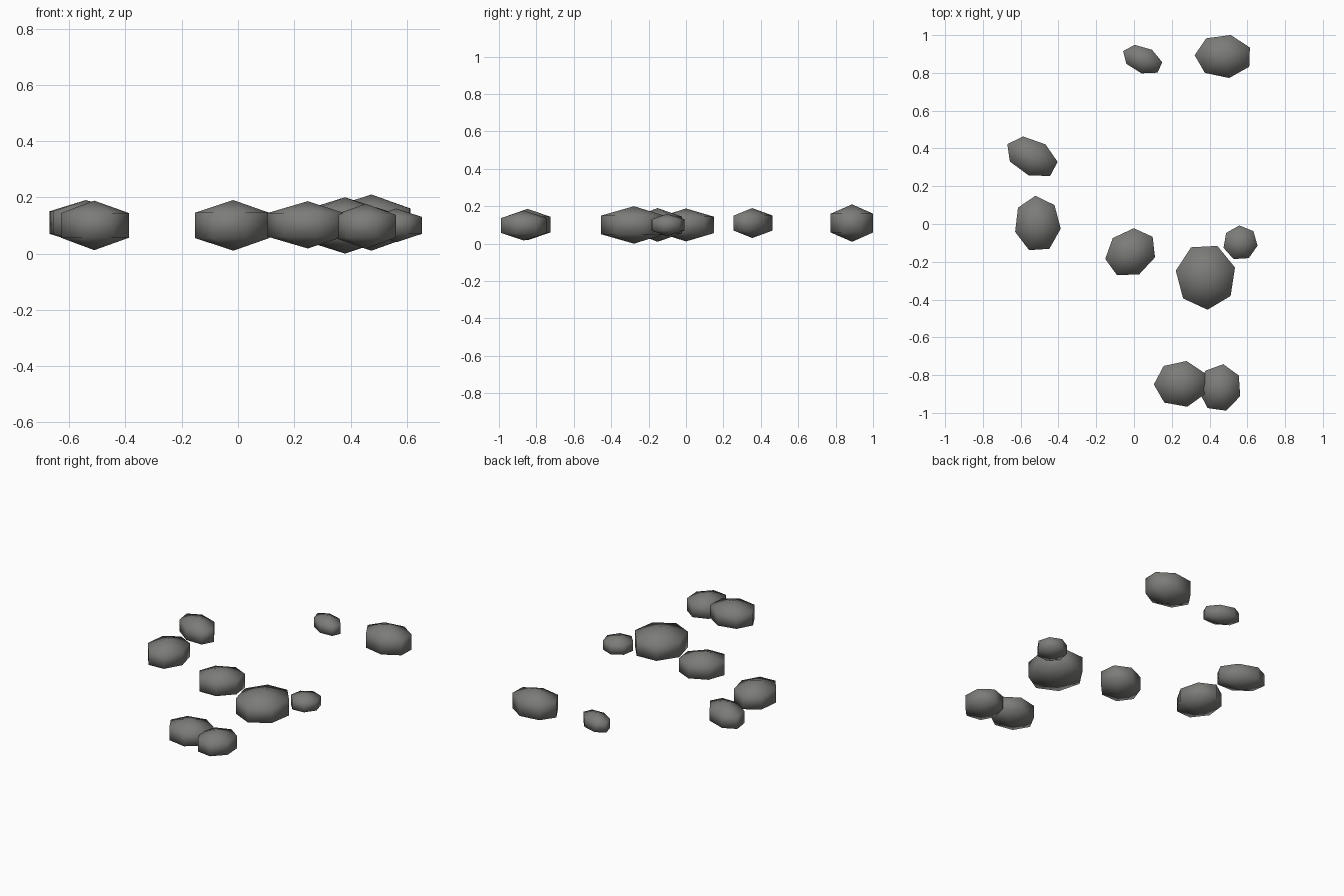
import bpy, bmesh, math
from mathutils import Matrix, Vector

cube = bpy.data.objects.get("Cube")
if cube:
    bpy.data.objects.remove(cube, do_unlink=True)

SIDES = 7

stone_grey = bpy.data.materials.new("stone_grey")
stone_grey.use_nodes = True
colour = (0.2, 0.2, 0.19, 1)
stone_grey.diffuse_color = colour
stone_grey.node_tree.nodes["Principled BSDF"].inputs["Base Color"].default_value = colour


def add_stone(name, centre, length, width, height, turn):
    """Seven-sided pebble: two equal rings between a top and a bottom point."""
    bm = bmesh.new()
    rings = []
    for level in (-0.5, 0.5):
        angles = [math.tau * i / SIDES for i in range(SIDES)]
        rings.append([bm.verts.new((length * math.cos(a), width * math.sin(a), level * height))
                      for a in angles])
    lower, upper = rings
    bottom = bm.verts.new((0, 0, -height))
    top = bm.verts.new((0, 0, height))
    for i in range(SIDES):
        j = (i + 1) % SIDES
        bm.faces.new((lower[i], lower[j], upper[j], upper[i]))
        bm.faces.new((upper[i], upper[j], top))
        bm.faces.new((lower[j], lower[i], bottom))
    bmesh.ops.rotate(bm, verts=bm.verts, cent=(0, 0, 0),
                     matrix=Matrix.Rotation(math.radians(turn), 3, "Z"))
    for face in bm.faces:
        face.smooth = True
    mesh = bpy.data.meshes.new(name)
    bm.to_mesh(mesh)
    bm.free()
    mesh.materials.append(stone_grey)
    stone = bpy.data.objects.new(name, mesh)
    stone.location = Vector(centre)
    bpy.context.collection.objects.link(stone)


# Back pair
add_stone("back_small_stone", (0.045, 0.87, 0.1), 0.112, 0.07, 0.06, 156)
add_stone("back_large_stone", (0.474, 0.888, 0.11), 0.153, 0.117, 0.1, 178)

# Right pair
add_stone("right_rear_stone", (-0.541, 0.354, 0.11), 0.147, 0.096, 0.08, 152)
add_stone("right_front_stone", (-0.511, 0, 0.1), 0.15, 0.124, 0.088, 94)

# Middle group
add_stone("middle_stone", (-0.017, -0.152, 0.1), 0.143, 0.122, 0.09, 36)
add_stone("largest_stone", (0.38, -0.278, 0.1), 0.176, 0.161, 0.1, -87)
add_stone("smallest_stone", (0.563, -0.1, 0.1), 0.093, 0.092, 0.06, 42)

# Front pair
add_stone("front_wide_stone", (0.248, -0.847, 0.102), 0.143, 0.124, 0.084, 181)
add_stone("front_narrow_stone", (0.455, -0.868, 0.097), 0.127, 0.115, 0.08, 82)
